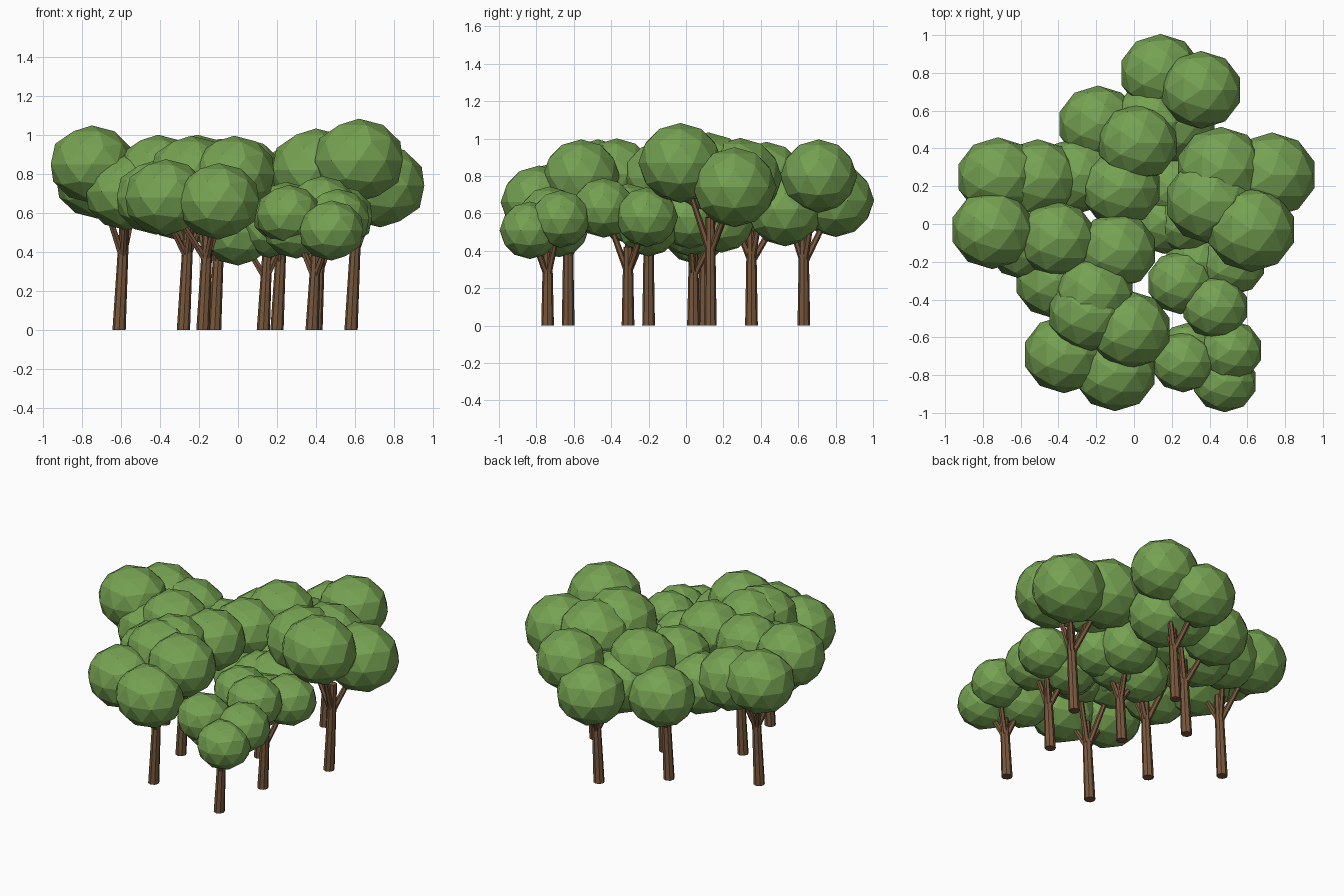
import bpy
import bmesh
from mathutils import Vector, Matrix

default_cube = bpy.data.objects.get("Cube")
if default_cube:
    bpy.data.objects.remove(default_cube, do_unlink=True)


def make_material(name, colour):
    material = bpy.data.materials.new(name)
    material.use_nodes = True
    material.diffuse_color = colour
    shader = material.node_tree.nodes["Principled BSDF"]
    shader.inputs["Base Color"].default_value = colour
    shader.inputs["Roughness"].default_value = 0.9
    return material


leaf_green = make_material("leaf green", (0.18, 0.36, 0.085, 1))
bark_brown = make_material("bark brown", (0.19, 0.097, 0.046, 1))

# Clumps are slightly wider than tall
clump_shape = Matrix.Diagonal((1.09, 1.03, 0.98, 1))


def add_object(name, bm, material):
    mesh = bpy.data.meshes.new(name)
    bm.to_mesh(mesh)
    bm.free()
    mesh.materials.append(material)
    tree_part = bpy.data.objects.new(name, mesh)
    bpy.context.collection.objects.link(tree_part)


def add_limb(bm, start, end, base_radius, tip_radius, sides):
    """Tapered limb between two points."""
    axis = end - start
    rotation = Vector((0, 0, 1)).rotation_difference(axis).to_matrix().to_4x4()
    placement = Matrix.Translation((start + end) / 2) @ rotation
    bmesh.ops.create_cone(bm, cap_ends=True, segments=sides,
                          radius1=base_radius, radius2=tip_radius,
                          depth=axis.length, matrix=placement)


def plant_tree(name, foot, radius, clumps):
    """Leaning trunk, one branch to each clump, and faceted leaf clumps."""
    centres = [Vector(clump) for clump in clumps]
    mean_height = sum(centre.z for centre in centres) / len(centres)
    base = Vector((*foot, 0))
    lean = Vector((0.05, 0, 1))
    fork = base + lean * mean_height * 0.48
    crown_point = base + lean * mean_height * 0.72

    # Trunk and branches
    wood = bmesh.new()
    add_limb(wood, base, crown_point, 0.034, 0.025, 8)
    for centre in centres:
        add_limb(wood, fork, centre, 0.019, 0.012, 6)
    # Trim the foot flush with the ground
    for vertex in wood.verts:
        if vertex.co.z < 0.01:
            vertex.co.z = 0
    add_object(name + "_trunk", wood, bark_brown)

    # Leaf clumps
    leaves = bmesh.new()
    for centre in centres:
        bmesh.ops.create_icosphere(leaves, subdivisions=2, radius=radius,
                                   matrix=Matrix.Translation(centre) @ clump_shape)
    add_object(name + "_crown", leaves, leaf_green)


# Back row
plant_tree("back_left_tree", (0.2, 0.63), 0.2, [
    (0.14, 0.8, 0.67),
    (0.355, 0.71, 0.8),
    (0.22, 0.53, 0.62),
    (0.1, 0.54, 0.66),
])
plant_tree("back_middle_tree", (-0.12, 0.35), 0.197, [
    (-0.19, 0.53, 0.64),
    (0.02, 0.43, 0.79),
    (-0.07, 0.19, 0.74),
    (-0.29, 0.26, 0.65),
])

# Side trees
plant_tree("right_tree", (-0.61, 0.1), 0.203, [
    (-0.72, 0.25, 0.77),
    (-0.51, 0.24, 0.73),
    (-0.75, -0.03, 0.85),
    (-0.57, -0.09, 0.71),
])
plant_tree("left_tree", (0.58, 0.13), 0.218, [
    (0.46, 0.29, 0.79),
    (0.73, 0.26, 0.74),
    (0.4, 0.12, 0.82),
    (0.62, -0.03, 0.87),
])

# Middle trees
plant_tree("centre_tree", (0.13, 0.04), 0.173, [
    (0, 0.05, 0.5),
    (0.2, 0.19, 0.56),
    (0.28, 0.02, 0.58),
    (0.16, 0.02, 0.54),
])
plant_tree("centre_right_tree", (-0.28, -0.2), 0.195, [
    (-0.41, -0.08, 0.81),
    (-0.09, -0.14, 0.79),
    (-0.21, -0.37, 0.81),
    (-0.42, -0.3, 0.68),
])
plant_tree("centre_left_tree", (0.4, -0.31), 0.163, [
    (0.245, -0.31, 0.6),
    (0.43, -0.44, 0.63),
    (0.52, -0.21, 0.58),
    (0.34, -0.2, 0.53),
])

# Front row
plant_tree("front_right_tree", (-0.18, -0.63), 0.2, [
    (-0.37, -0.69, 0.68),
    (-0.1, -0.785, 0.66),
    (-0.24, -0.47, 0.8),
    (-0.02, -0.56, 0.8),
])
plant_tree("front_left_tree", (0.38, -0.74), 0.157, [
    (0.26, -0.73, 0.59),
    (0.51, -0.67, 0.57),
    (0.48, -0.835, 0.51),
    (0.3, -0.68, 0.52),
])
